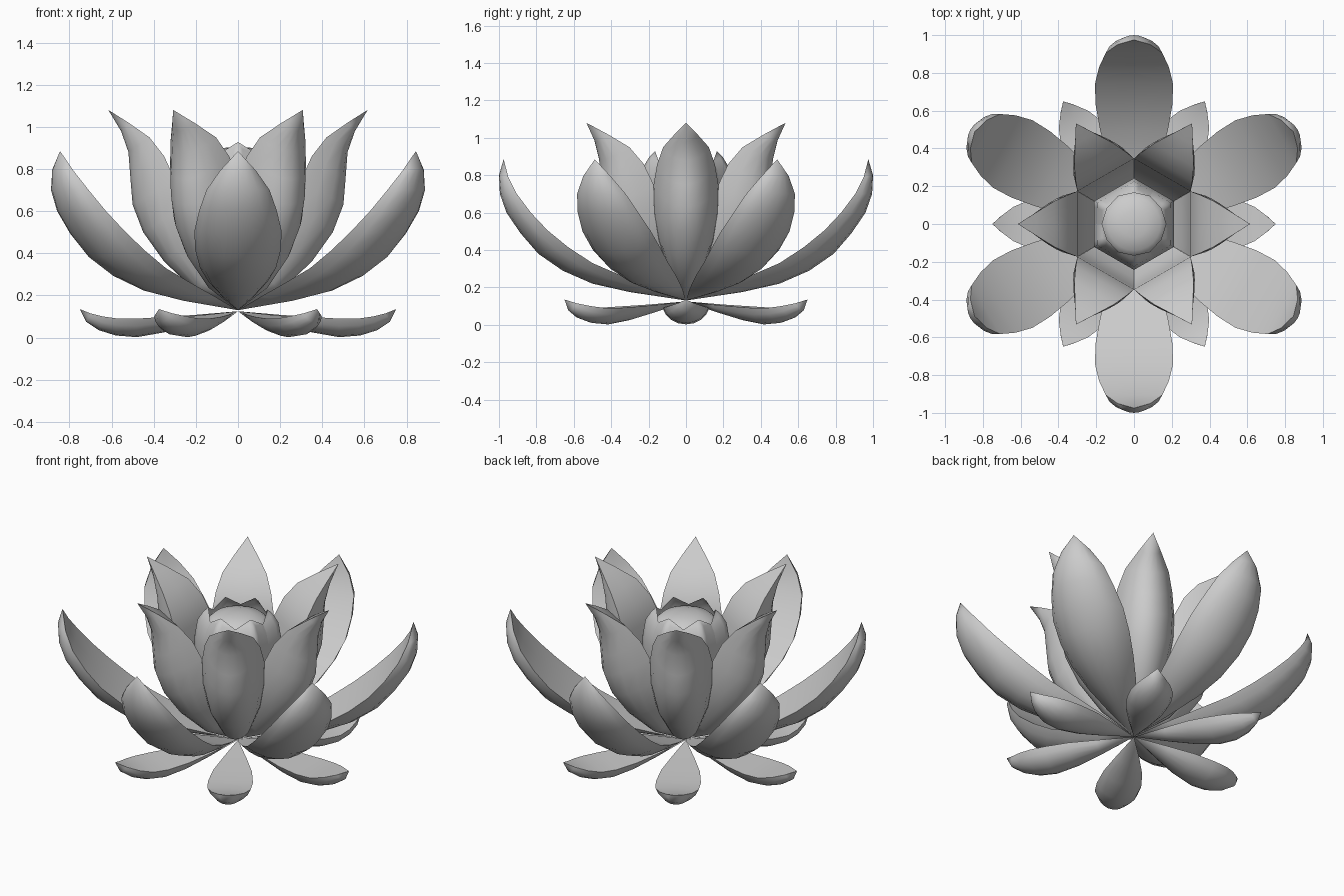
import bpy, bmesh, math

if "Cube" in bpy.data.objects:
    bpy.data.objects.remove(bpy.data.objects["Cube"])

mat = bpy.data.materials.new("petal_grey")
mat.diffuse_color = (0.6, 0.6, 0.6, 1)
mat.use_nodes = True
mat.node_tree.nodes["Principled BSDF"].inputs["Base Color"].default_value = mat.diffuse_color

# Each row: rib radius, rib height, edge radius, edge height, half width
SEPAL = [
    (0, .125, 0, .125, 0), (.2, .065, .2, .108, .065),
    (.35, .025, .35, .098, .108), (.48, .002, .48, .09, .125),
    (.58, .01, .57, .09, .12), (.66, .035, .64, .1, .09),
    (.72, .075, .7, .115, .045), (.75, .135, .75, .135, 0)]
OUTER = [
    (0, .13, 0, .13, 0), (.3, .175, .17, .195, .075),
    (.5, .22, .35, .265, .14), (.66, .29, .5, .33, .18),
    (.79, .38, .63, .415, .203), (.885, .49, .74, .505, .207),
    (.96, .6, .83, .6, .185), (.995, .7, .905, .7, .15),
    (1.0, .8, .95, .79, .087), (.975, .885, .975, .885, 0)]
MIDDLE = [
    (0, .13, 0, .13, 0), (.2, .22, .15, .28, .0865),
    (.35, .36, .25, .45, .144), (.45, .5, .292, .6, .1685),
    (.5, .63, .3, .75, .173), (.51, .75, .35, .86, .154),
    (.52, .88, .42, .95, .122), (.555, .98, .52, 1.02, .06),
    (.615, 1.08, .615, 1.08, 0)]
BUD = [
    (0, .13, 0, .13, 0), (.12, .25, .09, .25, .052),
    (.2, .42, .15, .42, .087), (.236, .6, .177, .6, .103),
    (.243, .74, .182, .74, .106), (.225, .85, .167, .825, .098),
    (.195, .9, .146, .875, .085), (.165, .928, .165, .928, 0)]


def add(name, bm):
    for f in bm.faces:
        f.smooth = True
    me = bpy.data.meshes.new(name)
    bm.to_mesh(me)
    bm.free()
    me.materials.append(mat)
    bpy.context.collection.objects.link(bpy.data.objects.new(name, me))


def sheet(bm, rows, angle, shape, n, flip=False):
    """Skin the rows; shape(u) gives side and depth shares for u from -1 to 1."""
    ca, sa = math.cos(angle), math.sin(angle)
    rings = []
    for rr, rz, er, ez, w in rows:
        ring = []
        for i in range(n + 1 if w else 1):
            s, k = shape(2 * i / n - 1)
            side, r, z = w * s, rr + (er - rr) * k, rz + (ez - rz) * k
            ring.append(bm.verts.new((r * ca - side * sa, r * sa + side * ca, z)))
        rings.append(ring)
    for a, b in zip(rings, rings[1:]):
        for i in range(n):
            if len(a) == 1:
                quad = (a[0], b[i + 1], b[i])
            elif len(b) == 1:
                quad = (a[i], a[i + 1], b[0])
            else:
                quad = (a[i], a[i + 1], b[i + 1], b[i])
            bm.faces.new(quad[::-1] if flip else quad)


ARC = math.radians(75)


def cupped(u):
    return (math.sin(u * ARC) / math.sin(ARC),
            (1 - math.cos(u * ARC)) / (1 - math.cos(ARC)))


def folded(u):
    return u, abs(u)


def flat(u):
    return u, 1


# Four whorls of six, alternating by half a step
for name, rows, start in (("sepal", SEPAL, 0), ("outer_petal", OUTER, 30),
                          ("middle_petal", MIDDLE, 0), ("bud_petal", BUD, 30)):
    for i in range(6):
        bm = bmesh.new()
        angle = math.radians(start + 60 * i)
        if rows is BUD:
            sheet(bm, rows, angle, folded, 8)
        else:
            sheet(bm, rows, angle, cupped, 8)            # rounded back
            sheet(bm, rows, angle, flat, 2, flip=True)   # flat inner face
        add(f"{name}_{i + 1}", bm)

# Domed heart closing the bud
bm = bmesh.new()
profile = [(.19, .8), (.172, .85), (.14, .88), (.07, .9), (0, .905)]
verts = [bm.verts.new((r, 0, z)) for r, z in profile]
edges = [bm.edges.new(p) for p in zip(verts, verts[1:])]
bmesh.ops.spin(bm, geom=verts + edges, cent=(0, 0, 0), axis=(0, 0, 1),
               angle=math.tau, steps=24)
bmesh.ops.remove_doubles(bm, verts=bm.verts, dist=1e-4)
bmesh.ops.recalc_face_normals(bm, faces=bm.faces)
if sum(f.normal.z for f in bm.faces) < 0:
    bmesh.ops.reverse_faces(bm, faces=bm.faces)
add("bud_heart", bm)
